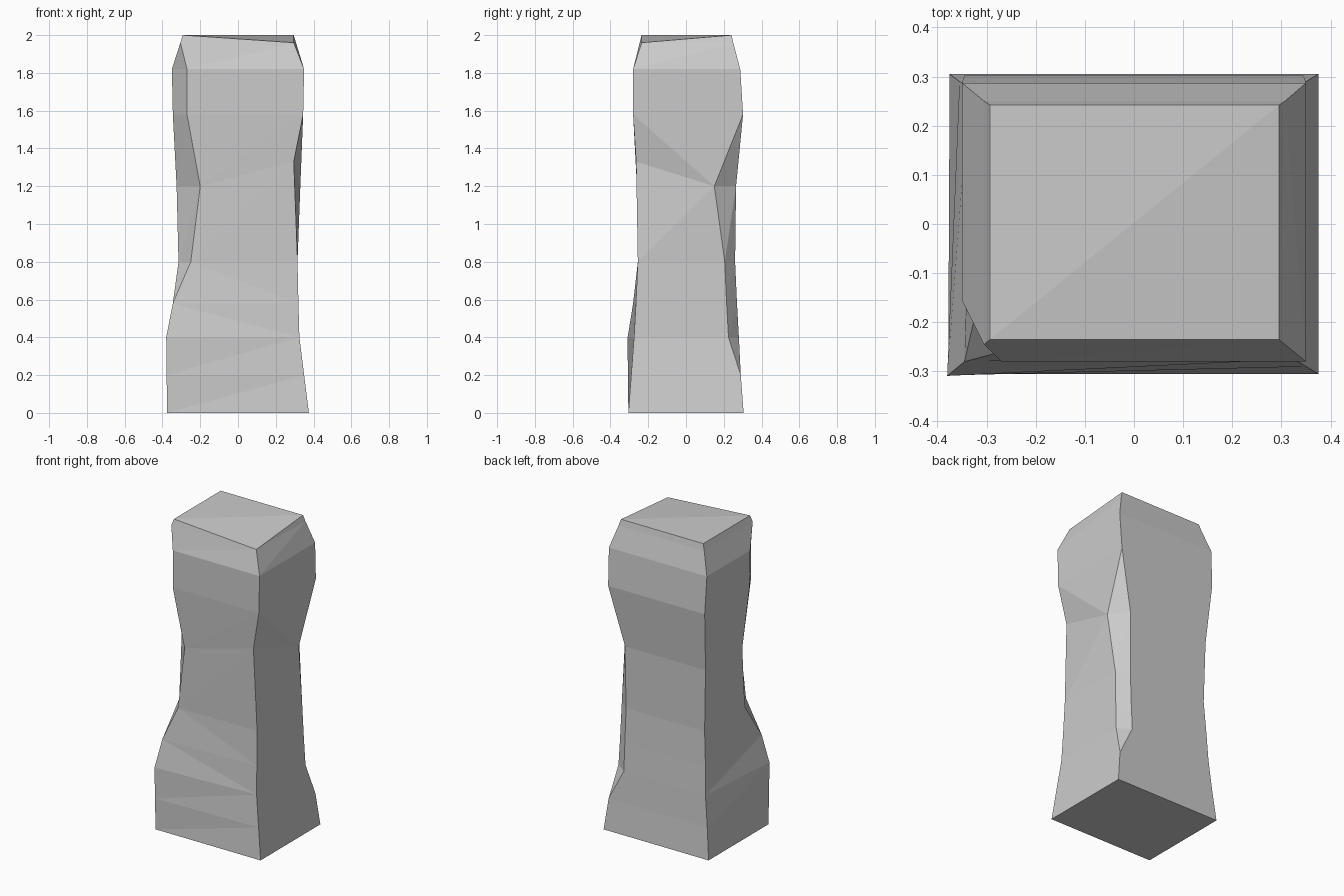
import bpy, bmesh
from mathutils import Vector

if "Cube" in bpy.data.objects:
    bpy.data.objects.remove(bpy.data.objects["Cube"])

# Cross-sections: z, left x, right x, front y, back y,
# front-left chipped corner (dx, dy), back-right chipped corner (dx, dy)
SECTIONS = [
    (0.00, -.375, .375, -.305, .305, 0, 0, 0, 0),
    (0.20, -.355, .350, -.290, .290, 0, 0, 0, 0),
    (0.40, -.335, .325, -.275, .280, 0, 0, .077, .055),
    (0.58, -.328, .320, -.265, .270, 0, 0, .072, .055),
    (0.80, -.315, .315, -.255, .260, .065, .105, .069, .055),
    (1.20, -.325, .330, -.260, .265, .125, .150, .080, .115),
    (1.58, -.345, .345, -.280, .302, .075, .125, 0, 0),
    (1.82, -.350, .350, -.280, .287, .080, .125, 0, 0),
    (1.96, -.305, .307, -.245, .250, 0, 0, 0, 0),
    (2.00, -.293, .295, -.235, .242, 0, 0, 0, 0),
]

# Hand-carved corner positions: (section, ring points) -> location
CARVED = {
    (1, (0, 1)): (-.378, -.308, .20),   # bulging lower front-left corner
    (2, (0, 1)): (-.380, -.309, .40),
    (3, (0, 1)): (-.345, -.280, .58),
    (5, (2,)): (.295, -.264, 1.33),     # dent in the front-right edge
    (8, (2,)): (.295, -.235, 1.96),     # lowered top corner
    (9, (2,)): (.295, -.235, 1.96),
}


def section(z, x0, x1, y0, y1, fx, fy, bx, by):
    return [Vector(p) for p in (
        (x0, y0 + fy, z), (x0 + fx, y0, z), (x1, y0, z),
        (x1, y1 - by, z), (x1 - bx, y1, z), (x0, y1, z))]


rings = [section(*s) for s in SECTIONS]
for (level, points), loc in CARVED.items():
    for p in points:
        rings[level][p] = Vector(loc)

# Loft the pillar with triangulated flat faces
bm = bmesh.new()
loops = [[bm.verts.new(p) for p in ring] for ring in rings]
flipped = {(2, 1), (3, 1), (5, 2)}      # facets whose crease runs the other way
for k in range(len(loops) - 1):
    low, high = loops[k], loops[k + 1]
    for i in range(6):
        j = (i + 1) % 6
        if (k, i) in flipped:
            tris = ((low[i], low[j], high[i]), (low[j], high[j], high[i]))
        else:
            tris = ((low[i], low[j], high[j]), (low[i], high[j], high[i]))
        for t in tris:
            bm.faces.new(t)

# Top and bottom caps
top, base = loops[-1], loops[0]
bm.faces.new((top[0], top[2], top[3]))
bm.faces.new((top[0], top[3], top[5]))
bm.faces.new((base[5], base[3], base[2], base[0]))
bmesh.ops.remove_doubles(bm, verts=bm.verts, dist=0.0005)
bmesh.ops.recalc_face_normals(bm, faces=bm.faces)

mesh = bpy.data.meshes.new("stone_pillar")
bm.to_mesh(mesh)
bm.free()
pillar = bpy.data.objects.new("stone_pillar", mesh)
bpy.context.collection.objects.link(pillar)
